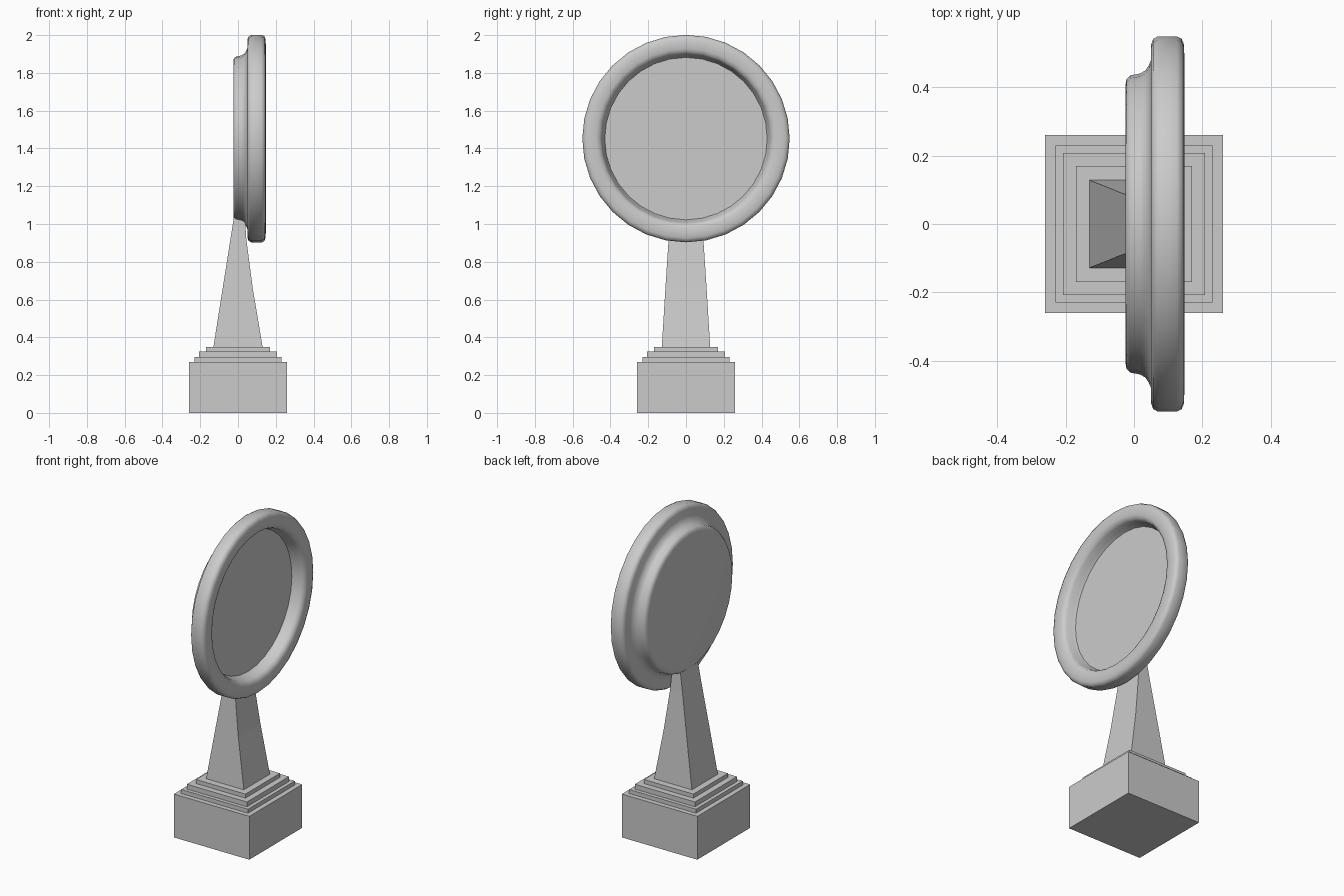
import bpy, bmesh, math

if "Cube" in bpy.data.objects:
    bpy.data.objects.remove(bpy.data.objects["Cube"])


def make_object(name, bm, smooth=False):
    bmesh.ops.recalc_face_normals(bm, faces=bm.faces)
    mesh = bpy.data.meshes.new(name)
    bm.to_mesh(mesh)
    bm.free()
    obj = bpy.data.objects.new(name, mesh)
    bpy.context.collection.objects.link(obj)
    if smooth:
        bpy.ops.object.select_all(action='DESELECT')
        obj.select_set(True)
        bpy.context.view_layer.objects.active = obj
        bpy.ops.object.shade_smooth_by_angle(angle=math.radians(50))
    return obj


def loft(name, rings):
    """Stack of rectangles: (z, x_min, x_max, half_depth)."""
    bm = bmesh.new()
    loops = [[bm.verts.new(p) for p in ((a, -d, z), (b, -d, z), (b, d, z), (a, d, z))]
             for z, a, b, d in rings]
    for lo, hi in zip(loops, loops[1:]):
        for i in range(4):
            j = (i + 1) % 4
            bm.faces.new((lo[i], lo[j], hi[j], hi[i]))
    bm.faces.new(loops[0][::-1])
    bm.faces.new(loops[-1])
    return make_object(name, bm)


def lathe_x(name, profile, centre_z, sides):
    """Revolve (x, radius) points about a horizontal x axis; capped at both ends."""
    bm = bmesh.new()
    loops = []
    for x, r in profile:
        loops.append([bm.verts.new((x, r * math.sin(t), centre_z + r * math.cos(t)))
                      for t in (2 * math.pi * k / sides for k in range(sides))])
    for lo, hi in zip(loops, loops[1:]):
        for i in range(sides):
            j = (i + 1) % sides
            bm.faces.new((lo[i], lo[j], hi[j], hi[i]))
    bm.faces.new(loops[0][::-1])
    bm.faces.new(loops[-1])
    return make_object(name, bm, True)


# Square plinth with three shallow steps
steps = [("plinth", 0.26, 0.0, 0.27), ("step_lower", 0.23, 0.27, 0.295),
         ("step_middle", 0.207, 0.295, 0.325), ("step_upper", 0.17, 0.325, 0.35)]
for name, h, z0, z1 in steps:
    loft(name, [(z0, -h, h, h), (z1, -h, h, h)])

# Tapering pillar, slightly curved on its front
loft("pillar", [(0.35, -0.13, 0.13, 0.128), (0.66, -0.081, 0.078, 0.109),
                (0.92, -0.04, 0.044, 0.092), (1.06, -0.018, 0.035, 0.085)])

# Round dish: stepped back, rounded rim, recessed front
lathe_x("dish", [
    (-0.025, 0.405), (-0.022, 0.424), (-0.010, 0.435), (0.018, 0.440),
    (0.033, 0.449), (0.043, 0.464), (0.050, 0.480), (0.050, 0.525),
    (0.056, 0.541), (0.070, 0.549), (0.125, 0.549), (0.139, 0.542),
    (0.146, 0.526), (0.147, 0.500), (0.146, 0.475), (0.139, 0.456),
    (0.122, 0.446), (0.090, 0.439), (0.070, 0.430),
], 1.452, 32)
